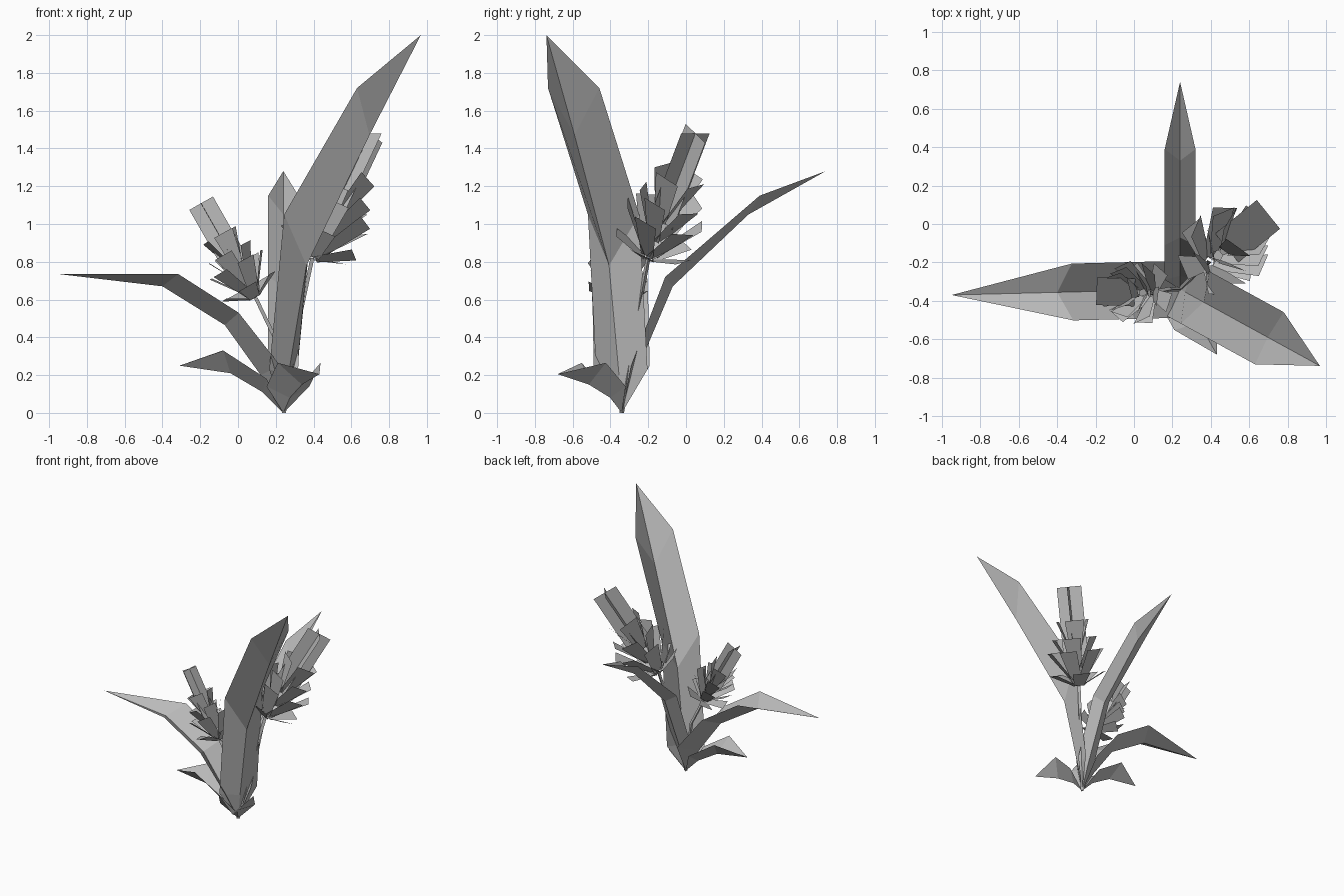
import bpy
import math
from mathutils import Vector

old = bpy.data.objects.get("Cube")
if old:
    bpy.data.objects.remove(old)

grey = bpy.data.materials.new("plant_grey")
grey.use_nodes = True
GREY = (0.5, 0.5, 0.5, 1)
grey.diffuse_color = GREY
grey.node_tree.nodes["Principled BSDF"].inputs["Base Color"].default_value = GREY
ROOT = Vector((0.24, -0.34, 0))
UP = Vector((0, 0, 1))


def make(name, verts, faces):
    mesh = bpy.data.meshes.new(name)
    mesh.from_pydata(verts, [], faces)
    mesh.materials.append(grey)
    obj = bpy.data.objects.new(name, mesh)
    bpy.context.collection.objects.link(obj)
    return obj


def leaf(name, heading, width, rows, tip):
    """Folded blade: each row is edge reach, edge height, crease reach, crease height."""
    out = Vector((heading[0], heading[1], 0)).normalized()
    side = UP.cross(out) * width
    verts = [ROOT]
    for edge_r, edge_z, fold_r, fold_z in rows:
        edge = ROOT + out * edge_r + UP * edge_z
        verts += [edge + side, ROOT + out * fold_r + UP * fold_z, edge - side]
    verts.append(ROOT + out * tip[0] + UP * tip[1])
    end = len(verts) - 1
    faces = [(0, 2, 1), (0, 3, 2), (end, end - 3, end - 2), (end, end - 2, end - 1)]
    for i in range(1, end - 3, 3):
        faces += [(i, i + 1, i + 4, i + 3), (i + 1, i + 2, i + 5, i + 4)]
    make(name, verts, faces)


def stalk(name, points, radius):
    """Thin three sided stem along a path."""
    verts, faces = [], []
    for p in points:
        for k in range(3):
            a = k * math.tau / 3
            verts.append(Vector(p) + Vector((math.cos(a), math.sin(a), 0)) * radius)
    for i in range(len(points) - 1):
        for k in range(3):
            a, b = i * 3 + k, i * 3 + (k + 1) % 3
            faces.append((a, b, b + 3, a + 3))
    make(name, verts, faces)


def flower(name, base, tip):
    """Flat petals in opening tiers around a crossed pair of upright plates."""
    base, axis = Vector(base), Vector(tip) - Vector(base)
    size = axis.length
    turn = axis.to_track_quat("Z", "Y")
    verts, faces = [], []

    def quad(corners):
        n = len(verts)
        verts.extend(base + turn @ (Vector(c) * size) for c in corners)
        faces.append((n, n + 1, n + 2, n + 3))

    # Tiers: count, start height, end height, end reach, half width
    tiers = [(5, 0, 0.12, 0.27, 0.09), (6, 0.02, 0.35, 0.27, 0.09),
             (5, 0.15, 0.48, 0.21, 0.09), (4, 0.3, 0.66, 0.15, 0.1)]
    for t, (count, low, high, reach, half) in enumerate(tiers):
        for k in range(count):
            a = (k + t * 0.4) * math.tau / count
            out = Vector((math.cos(a), math.sin(a), 0))
            side = UP.cross(out)
            start, end = out * 0.03 + UP * low, out * reach + UP * high
            quad([start - side * 0.05, end - side * half,
                  end + side * half, start + side * 0.05])
    # Crossed top plates
    for k in range(2):
        a = k * math.pi / 2
        side = Vector((math.cos(a), math.sin(a), 0)) * 0.125
        low = UP * 0.3
        quad([low - side, UP - side, UP + side, low + side])
    make(name, verts, faces)


# Leaves
leaf("tall_leaf", (0.73, -0.40), 0.155,
     [(0, 0.23, 0.03, 0.2), (0.09, 1.05, 0.14, 0.78), (0.53, 1.72, 0.52, 1.47)], (0.83, 2.0))
leaf("back_leaf", (0, 1), 0.08,
     [(0.05, 0.25, 0.07, 0.2), (0.23, 0.72, 0.27, 0.67), (0.73, 1.15, 0.67, 1.05)], (1.08, 1.28))
leaf("right_leaf", (-1, -0.025), 0.148,
     [(0.02, 0.25, 0.12, 0.2), (0.24, 0.53, 0.31, 0.465), (0.56, 0.735, 0.64, 0.67)], (1.19, 0.735))
leaf("small_right_leaf", (-1, -0.02), 0.1,
     [(0.09, 0.18, 0.11, 0.11), (0.32, 0.33, 0.28, 0.21)], (0.55, 0.25))
leaf("small_front_leaf", (0.49, -0.87), 0.13,
     [(0.05, 0.14, 0.07, 0.08), (0.17, 0.265, 0.2, 0.15)], (0.39, 0.205))

# Flower stalks and heads
LEFT_HEAD, RIGHT_HEAD = (0.39, -0.2, 0.82), (0.09, -0.36, 0.61)
stalk("left_stalk", [ROOT, (0.3, -0.28, 0.4), LEFT_HEAD], 0.014)
stalk("right_stalk", [ROOT, (0.19, -0.34, 0.4), RIGHT_HEAD], 0.014)
flower("left_flower", LEFT_HEAD, (0.7, 0.05, 1.48))
flower("right_flower", RIGHT_HEAD, (-0.195, -0.35, 1.11))
